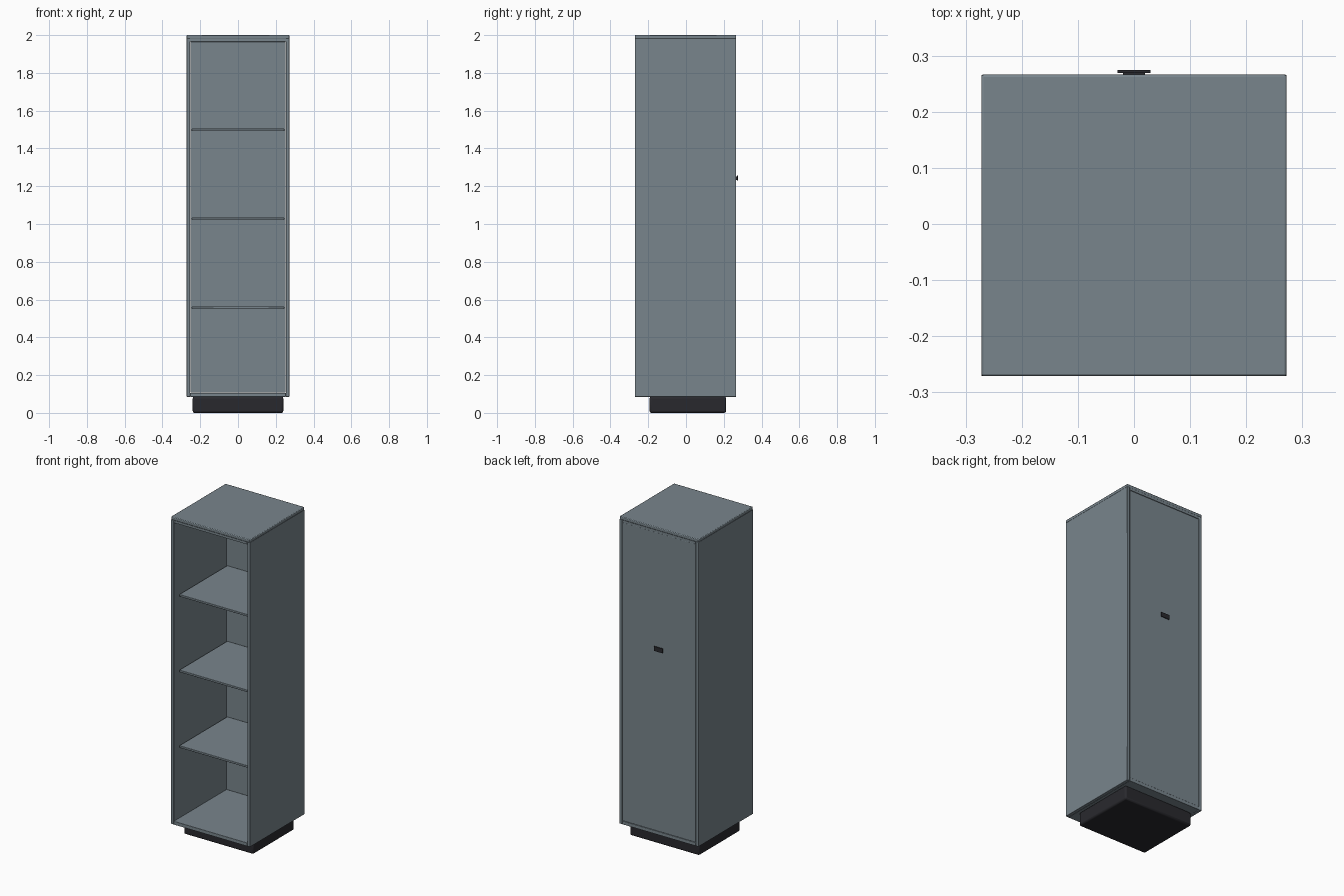
import bpy

cube = bpy.data.objects.get("Cube")
if cube:
    bpy.data.objects.remove(cube, do_unlink=True)


def material(name, colour):
    mat = bpy.data.materials.new(name)
    mat.use_nodes = True
    mat.diffuse_color = colour
    mat.node_tree.nodes["Principled BSDF"].inputs["Base Color"].default_value = colour
    return mat


steel = material("blue_grey_paint", (0.19, 0.235, 0.265, 1))
dark = material("dark_plastic", (0.022, 0.022, 0.027, 1))


def box(name, x, y, z, mat, bevel=0.0):
    """Box between (low, high) pairs on each axis, with softened edges."""
    spans = (x, y, z)
    bpy.ops.mesh.primitive_cube_add(size=1, location=[(a + b) / 2 for a, b in spans])
    obj = bpy.context.object
    obj.name = name
    obj.scale = [b - a for a, b in spans]
    bpy.ops.object.transform_apply(location=False, rotation=False, scale=True)
    obj.data.materials.append(mat)
    if bevel:
        mod = obj.modifiers.new("soft_edges", "BEVEL")
        mod.width = bevel
        mod.segments = 2
        bpy.ops.object.shade_smooth_by_angle()
    return obj


W, INNER = 0.272, 0.253
FRONT, BACK = -0.271, 0.266
BASE, FLOOR, CEILING, TOP = 0.085, 0.106, 1.966, 2.0

# Carcass
for side, s in (("left", 1), ("right", -1)):
    box(side + "_side_panel", sorted((s * INNER, s * W)), (FRONT, BACK),
        (BASE, 1.982), steel, 0.002)
box("top_panel", (-W, W), (FRONT, BACK), (1.98, TOP), steel, 0.004)
box("top_lining", (-INNER, INNER), (FRONT, BACK), (CEILING, 1.981), steel)
box("bottom_panel", (-INNER, INNER), (FRONT, BACK), (BASE, FLOOR), steel, 0.001)

# Back panel sits just inside the frame
box("back_panel", (-INNER + 0.001, INNER - 0.001), (0.245, BACK - 0.002),
    (FLOOR + 0.001, CEILING - 0.001), steel, 0.001)

# Shelves
for i, z in enumerate((0.563, 1.034, 1.505)):
    box(f"shelf_{i + 1}", (-0.245, 0.245), (-0.228, 0.244), (z - 0.013, z),
        steel, 0.002)

# Plinth and small back plate
box("plinth", (-0.24, 0.24), (-0.193, 0.213), (0, BASE + 0.001), dark, 0.01)
box("back_plate", (-0.029, 0.029), (0.2695, 0.2745), (1.229, 1.257), dark)
box("back_plate_mount", (-0.02, 0.02), (0.262, 0.27), (1.234, 1.252), dark)
